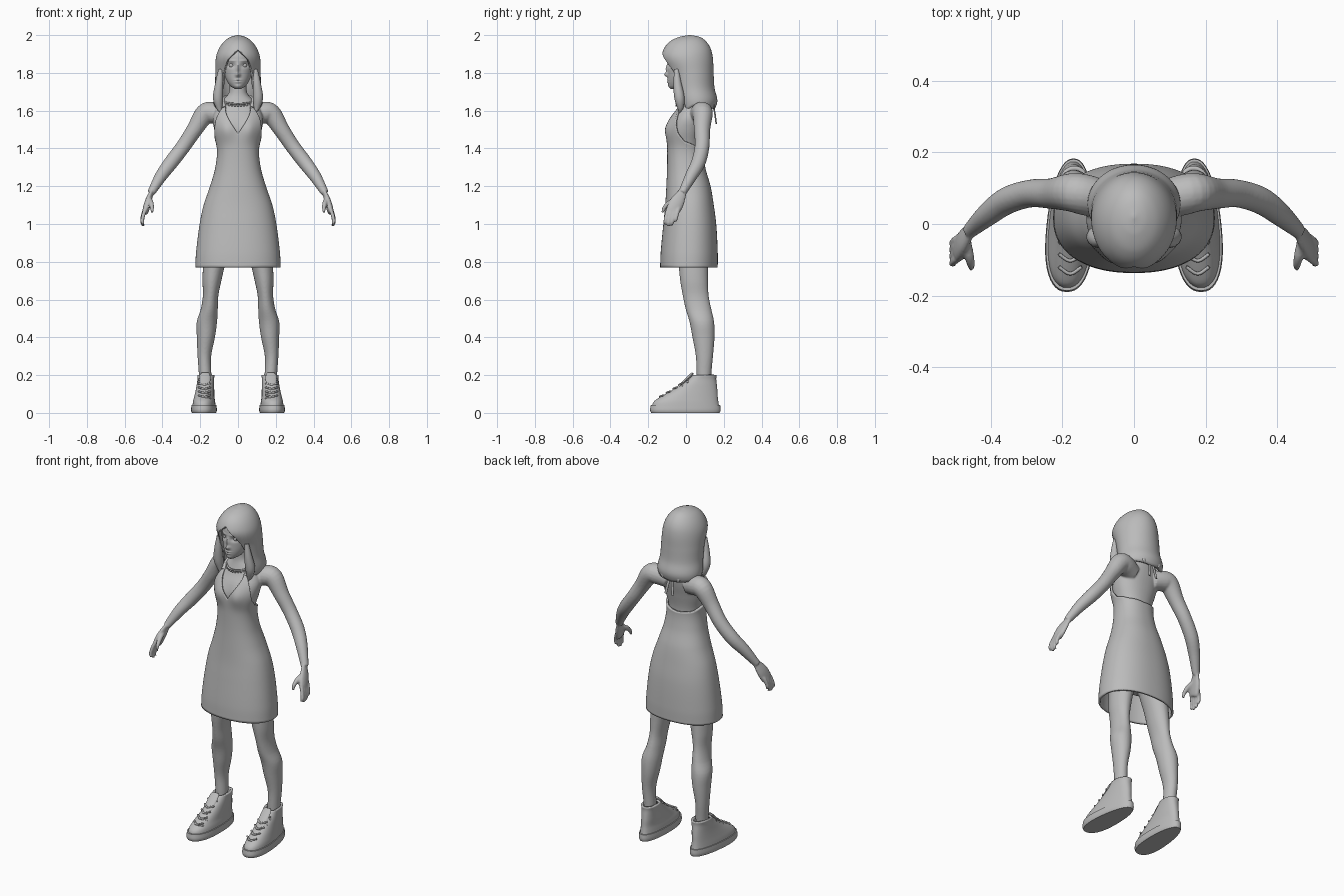
import bpy
import bmesh
from math import sin, cos, pi, exp, radians, copysign
from mathutils import Vector

cube = bpy.data.objects.get("Cube")
if cube:
    bpy.data.objects.remove(cube)

grey = bpy.data.materials.new("plain_grey")
grey.use_nodes = True
grey.diffuse_color = (0.5, 0.5, 0.5, 1)
grey.node_tree.nodes["Principled BSDF"].inputs["Base Color"].default_value = grey.diffuse_color


def sample(table, t):
    """Smoothly interpolate rows keyed by their first column."""
    last = len(table) - 1
    i = max([k for k in range(last) if table[k][0] <= t] or [0])
    p, a, b, q = table[max(i - 1, 0)], table[i], table[i + 1], table[min(i + 2, last)]
    h = b[0] - a[0]
    u = (t - a[0]) / h
    out = []
    for j in range(1, len(a)):
        m = (b[j] - p[j]) / (b[0] - p[0]) * h
        n = (q[j] - a[j]) / (q[0] - a[0]) * h
        d = b[j] - a[j]
        out.append(a[j] + u * (m + u * (3 * d - 2 * m - n + u * (m + n - 2 * d))))
    return out


def linear(table, t):
    for (a, p), (b, q) in zip(table, table[1:]):
        if t <= b:
            return p + (q - p) * (t - a) / (b - a)
    return table[-1][1]


def point(table, z, angle, power=2.0, bumps=()):
    """Point on a horizontal section; angle 0 is the front. Rows: z, centre x, half width, front, back."""
    cx, rx, front, back = sample(table, z)
    sx, cy = sin(angle), cos(angle)
    x = rx * copysign(abs(sx) ** (2 / power), sx)
    y = (front + back) / 2 - (back - front) / 2 * copysign(abs(cy) ** (2 / power), cy)
    for bx, bz, wx, wz, amount in bumps:
        if cy > 0:
            y -= amount * exp(-((abs(x) - bx) / wx) ** 2 - ((z - bz) / wz) ** 2)
    return Vector((cx + x, y, z))


def loft(bm, rings, side=1, caps=True):
    rows = [[bm.verts.new((side * p.x, p.y, p.z)) for p in ring] for ring in rings]
    n = len(rows[0])
    for low, high in zip(rows, rows[1:]):
        for k in range(n):
            bm.faces.new((low[k], low[(k + 1) % n], high[(k + 1) % n], high[k]))
    if caps:
        bm.faces.new(rows[0])
        bm.faces.new(rows[-1])


def stack(bm, table, rows=30, cols=32, side=1, caps=True, power=2.0, bumps=()):
    low, high = table[0][0], table[-1][0]
    loft(bm, [[point(table, low + (high - low) * i / rows, 2 * pi * k / cols, power, bumps)
               for k in range(cols)] for i in range(rows + 1)], side, caps)


def tube(bm, path, side=1, cols=10, steps=5, flat=1.0, thin=(0, 1, 0)):
    """Round or flattened tube; path rows are x, y, z, radius."""
    table = [(i, *p) for i, p in enumerate(path)]
    count = (len(path) - 1) * steps
    spots = [sample(table, i / steps) for i in range(count + 1)]
    rings = []
    for i, s in enumerate(spots):
        c = Vector(s[:3])
        t = (Vector(spots[min(i + 1, count)][:3]) - Vector(spots[max(i - 1, 0)][:3])).normalized()
        u = Vector(thin)
        u = (u - t * u.dot(t)).normalized()
        v = t.cross(u)
        rings.append([c + u * (cos(2 * pi * k / cols) * s[3] * flat) + v * (sin(2 * pi * k / cols) * s[3])
                      for k in range(cols)])
    loft(bm, rings, side)


def ball(bm, centre, radius):
    made = bmesh.ops.create_uvsphere(bm, u_segments=16, v_segments=10, radius=radius)
    bmesh.ops.translate(bm, verts=made["verts"], vec=centre)


def finish(name, bm, thickness=0.0):
    bmesh.ops.recalc_face_normals(bm, faces=bm.faces)
    mesh = bpy.data.meshes.new(name)
    bm.to_mesh(mesh)
    bm.free()
    mesh.materials.append(grey)
    obj = bpy.data.objects.new(name, mesh)
    bpy.context.collection.objects.link(obj)
    bpy.ops.object.select_all(action="DESELECT")
    obj.select_set(True)
    bpy.context.view_layer.objects.active = obj
    bpy.ops.object.shade_smooth_by_angle(angle=radians(50))
    if thickness:
        shell = obj.modifiers.new("Thickness", "SOLIDIFY")
        shell.thickness = thickness
        shell.offset = -1
    return obj


# Torso outline, shared by the dress and the skin under it
torso = [(.77, 0, .226, -.137, .168), (.85, 0, .222, -.134, .168), (1, 0, .203, -.12, .16),
         (1.1, 0, .182, -.11, .147), (1.2, 0, .148, -.104, .13), (1.3, 0, .12, -.1, .102),
         (1.4, 0, .112, -.1, .09), (1.5, 0, .138, -.103, .105), (1.56, 0, .145, -.086, .118),
         (1.61, 0, .128, -.058, .125), (1.65, 0, .09, -.03, .115), (1.69, 0, .05, -.02, .08),
         (1.78, 0, .047, -.02, .07)]
bust = [(.062, 1.5, .038, .055, .014)]

# Skin: torso, neck, arms, hands and legs fused into one surface
bm = bmesh.new()
skin = [(z, c, w - d, f + d, b - d) for z, c, w, f, b in torso[2:] for d in [.012 if z < 1.62 else 0]]
skin = [(.9, 0, .15, -.07, .12)] + [(1, 0, .17, -.09, .135)] + skin[1:]
stack(bm, skin, 60, 48, power=2.2, bumps=bust)
leg = [(.1, .172, .03, .06, .13), (.2, .174, .033, .056, .134), (.3, .178, .036, .052, .143),
       (.4, .17, .048, .034, .151), (.48, .165, .054, .019, .149), (.55, .152, .045, -.002, .134),
       (.62, .145, .041, -.017, .12), (.7, .138, .05, -.031, .117), (.78, .127, .058, -.039, .117),
       (.95, .095, .075, -.06, .12), (1.02, .08, .07, -.06, .12)]
arm = [(.07, .065, 1.57, .05), (.13, .08, 1.588, .057), (.175, .088, 1.582, .054), (.23, .085, 1.5, .043),
       (.29, .085, 1.41, .039), (.355, .065, 1.325, .038), (.41, .025, 1.25, .032), (.46, -.02, 1.165, .021)]
palm = [(.455, -.015, 1.175, .022), (.475, -.045, 1.12, .038), (.488, -.068, 1.075, .038), (.492, -.075, 1.06, .03)]
for side in (1, -1):
    stack(bm, leg, 50, 32, side)
    tube(bm, arm, side, 20)
    tube(bm, palm, side, 16, flat=.45, thin=(1, 0, 0))
    for i in range(4):
        y, drop = -.1 + .019 * i, (.075, .085, .08, .06)[i]
        tube(bm, [(.482, y + .01, 1.09, .011), (.497, y, 1.06 + i * .003, .011),
                  (.507, y - .01, 1.07 - drop * .7, .01), (.5, y - .012, 1.073 - drop, .007)],
             side, thin=(1, 0, 0))
    tube(bm, [(.468, -.05, 1.13, .014), (.46, -.09, 1.11, .014), (.455, -.115, 1.085, .011),
              (.455, -.125, 1.06, .007)], side, thin=(1, 0, 0))
body = finish("body_skin", bm)
fuse = body.modifiers.new("Fuse", "REMESH")
fuse.mode = "VOXEL"
fuse.voxel_size = .005
fuse.use_smooth_shade = True
soften = body.modifiers.new("Soften", "SMOOTH")
soften.factor = .5
soften.iterations = 5

# Head with relief for nose, sockets, brows, lips and chin
head = [(1.716, 0, .018, -.08, -.03), (1.73, 0, .04, -.09, .02), (1.76, 0, .06, -.095, .05),
        (1.8, 0, .074, -.096, .08), (1.85, 0, .08, -.096, .1), (1.9, 0, .078, -.09, .1), (1.95, 0, .05, -.05, .08)]
relief = [(0, 1.79, .012, .011, .016), (0, 1.82, .009, .028, .011), (.035, 1.84, .02, .012, -.011),
          (.036, 1.864, .024, .006, .004), (0, 1.763, .018, .004, .005), (0, 1.751, .015, .005, .006),
          (0, 1.728, .016, .012, .004)]
bm = bmesh.new()
stack(bm, head, 90, 96, bumps=relief)
finish("head", bm)
bm = bmesh.new()
for x in (.034, -.034):
    ball(bm, (x, -.07, 1.84), .0135)
finish("eyes", bm)

# Hair shell cut away round the face, with a lock on each side
hair = [(1.59, 0, .12, -.035, .145), (1.65, 0, .13, -.055, .166), (1.72, 0, .122, -.07, .151),
        (1.8, 0, .12, -.09, .146), (1.88, 0, .117, -.128, .142), (1.93, 0, .1, -.116, .13),
        (1.97, 0, .07, -.08, .103), (1.992, 0, .035, -.03, .068), (2, 0, .004, .015, .025)]
fringe = [(0, 1.925), (14, 1.9), (28, 1.868), (40, 1.8), (48, 1.7), (56, 1.6), (80, 1.625), (180, 1.605)]
bm = bmesh.new()
cols, rows = 96, 44
ends = [linear(fringe, 360 / cols * min(k, cols - k)) for k in range(cols)]
loft(bm, [[point(hair, 2 - (2 - ends[k]) * (i / rows) ** 1.7, 2 * pi * k / cols) for k in range(cols)]
          for i in range(rows + 1)], caps=False)
bm.faces.new([v for v in bm.verts][:cols])
finish("hair", bm, .018)
bm = bmesh.new()
for side in (1, -1):
    tube(bm, [(.092, -.05, 1.82, .012), (.1, -.045, 1.74, .022), (.106, -.035, 1.67, .027),
              (.1, -.03, 1.62, .018), (.092, -.035, 1.59, .004)], side, 14)
finish("hair_locks", bm)

# Dress with a V front, open back and hollow skirt
neckline = [(0, 1.48), (34, 1.63), (40, 1.615), (52, 1.55), (68, 1.48), (90, 1.435), (130, 1.41), (180, 1.4)]
bm = bmesh.new()
cols, rows = 120, 60
ends = [linear(neckline, 360 / cols * min(k, cols - k)) for k in range(cols)]
loft(bm, [[point(torso, .77 + (ends[k] - .77) * i / rows, 2 * pi * k / cols, 2.25, bust) for k in range(cols)]
          for i in range(rows + 1)], caps=False)
finish("dress", bm, .011)

# Halter straps tied in a bow behind the neck
bm = bmesh.new()
for side in (1, -1):
    tube(bm, [(.075, -.035, 1.615, .012), (.078, .01, 1.655, .009), (.06, .07, 1.675, .008),
              (.03, .115, 1.665, .008), (0, .13, 1.65, .008)], side, flat=.7)
    tube(bm, [(0, .13, 1.65, .008), (.012, .15, 1.6, .008), (.024, .16, 1.53, .008)], side, flat=.5)
    tube(bm, [(0, .13, 1.65, .006), (.04, .145, 1.655, .01), (.05, .148, 1.62, .01), (0, .135, 1.645, .006)],
         side, flat=.5)
finish("halter_straps", bm)

# Necklace with hanging beads
bm = bmesh.new()
hang = lambda a, drop=0: (.08 * sin(a), .038 - .088 * cos(a), 1.656 - .02 * cos(a) - drop)
tube(bm, [(*hang(2 * pi * i / 24), .005) for i in range(25)], thin=(0, 0, 1))
for i in range(-5, 6):
    ball(bm, hang(i * .2, .009), .006)
finish("necklace", bm)

# High-top shoes: sole, upper, tongue and crossed laces
sole = [(0, .178, .062, -.184, .178), (.012, .178, .066, -.19, .183), (.042, .178, .064, -.186, .181)]
upper = [(.03, .178, .06, -.181, .176), (.06, .178, .057, -.17, .171), (.085, .178, .053, -.135, .168),
         (.12, .176, .05, -.075, .166), (.15, .175, .048, -.03, .163), (.18, .174, .047, .012, .16),
         (.2, .174, .049, .034, .162)]


def splay(bm):
    """Widen the toes and turn them out."""
    for v in bm.verts:
        out = copysign(1, v.co.x)
        v.co.x = out * (.178 + (abs(v.co.x) - .178) * (1 - .8 * v.co.y) - .05 * v.co.y)


for name, table, rows, shell in (("shoe_soles", sole, 5, 0), ("shoe_uppers", upper, 24, .012)):
    bm = bmesh.new()
    for side in (1, -1):
        stack(bm, table, rows, 48, side, not shell, 2.3)
    splay(bm)
    finish(name, bm, shell)
bm = bmesh.new()
for side in (1, -1):
    tube(bm, [(.178, -.06, .115, .024), (.176, -.02, .155, .028), (.175, .025, .198, .028),
              (.175, .035, .212, .018)], side, 16, flat=.3)
    for i in range(5):
        z = .085 + i * .021
        for lean in (.008, -.008):
            tube(bm, [(.178 + x, sample(upper, z)[2] + abs(x) * .6 - .004, z + lean * x / .03, .005)
                      for x in (-.032, 0, .032)], side, 8)
finish("shoe_tongues_and_laces", bm)
